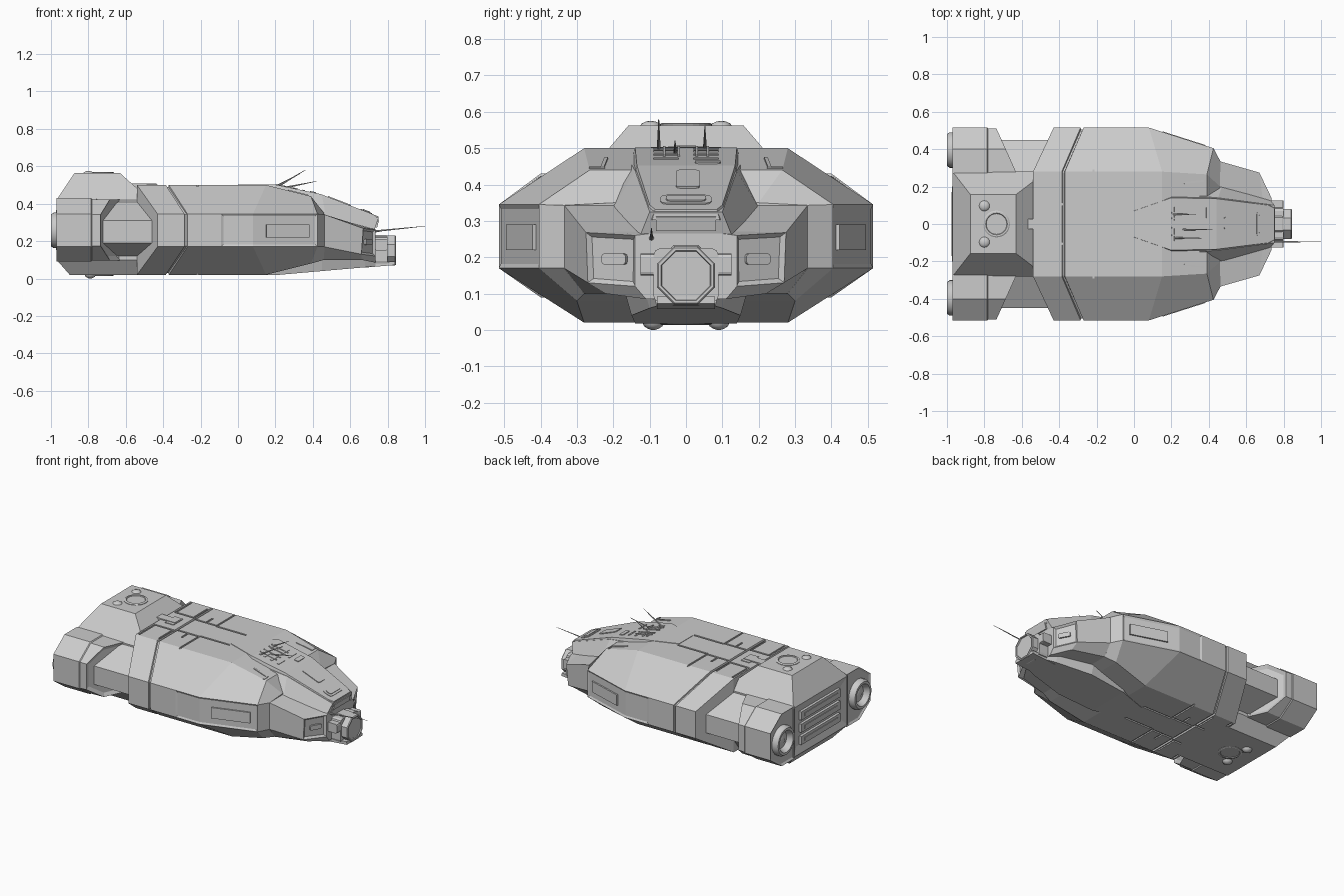
import bpy, bmesh
from math import pi, sin, cos, atan2
from mathutils import Matrix, Vector

if "Cube" in bpy.data.objects:
    bpy.data.objects.remove(bpy.data.objects["Cube"])


def make(name, bm, mirror=False, smooth=False):
    bmesh.ops.recalc_face_normals(bm, faces=bm.faces[:])
    me = bpy.data.meshes.new(name)
    bm.to_mesh(me)
    bm.free()
    ob = bpy.data.objects.new(name, me)
    bpy.context.collection.objects.link(ob)
    for p in me.polygons:
        p.use_smooth = smooth
    if mirror:
        m = ob.modifiers.new("mirror", 'MIRROR')
        m.use_axis = (False, True, False)
    return ob


def loft(name, rings, caps=None, insets=(), mirror=False):
    """Skin closed rings; insets are (face keys, width, depth)."""
    bm = bmesh.new()
    vs = [[bm.verts.new(p) for p in r] for r in rings]
    n, f = len(rings[0]), {}
    for i in range(len(vs) - 1):
        for j in range(n):
            k = (j + 1) % n
            f[i, j] = bm.faces.new((vs[i][j], vs[i][k], vs[i + 1][k], vs[i + 1][j]))
    for tag, r in (("start", vs[0]), ("end", vs[-1])):
        for c in caps or [range(n)]:
            f[tag] = bm.faces.new([r[q] for q in c])
    bmesh.ops.recalc_face_normals(bm, faces=bm.faces[:])
    for keys, w, d in insets:
        bmesh.ops.inset_region(bm, faces=[f[k] for k in keys], thickness=w, depth=d, use_even_offset=True)
    return make(name, bm, mirror)


OCT = [(0, 1, 2, 3), (0, 3, 4, 7), (4, 5, 6, 7)]


def both(half):
    return half + [(x, -y, z) for x, y, z in reversed(half)]


def box(name, loc, size, rot=(0, 0, 0), mirror=False, bevel=0.0):
    bm = bmesh.new()
    bmesh.ops.create_cube(bm, size=1, matrix=Matrix.Diagonal((*size, 1)))
    if bevel:
        thin = min(range(3), key=lambda a: size[a])
        es = [e for e in bm.edges if abs((e.verts[0].co - e.verts[1].co)[thin]) > 1e-4]
        bmesh.ops.bevel(bm, geom=es, offset=bevel, segments=2, profile=0.5, affect='EDGES')
    R = Matrix.Rotation(rot[2], 4, 'Z') @ Matrix.Rotation(rot[1], 4, 'Y') @ Matrix.Rotation(rot[0], 4, 'X')
    bm.transform(Matrix.Translation(loc) @ R)
    return make(name, bm, mirror)


def lathe(name, prof, n, loc, axis='Z', mirror=False, phase=0.0, smooth=False):
    """Revolve (height, radius) points about an axis."""
    bm = bmesh.new()
    vs = []
    for h, r in prof:
        vs.append([bm.verts.new((r * cos(phase + 2 * pi * k / n), r * sin(phase + 2 * pi * k / n), h)) for k in range(n)])
    for a, b in zip(vs, vs[1:]):
        for k in range(n):
            bm.faces.new((a[k], a[(k + 1) % n], b[(k + 1) % n], b[k]))
    bm.faces.new(vs[0])
    bm.faces.new(vs[-1])
    if axis == 'X':
        bm.transform(Matrix.Rotation(pi / 2, 4, 'Y'))
    bm.transform(Matrix.Translation(loc))
    ob = make(name, bm, mirror, smooth)
    if smooth:
        ob.data.set_sharp_from_angle(angle=0.6)
    return ob


def rod(name, p, q, r):
    p, q = Vector(p), Vector(q)
    bm = bmesh.new()
    bmesh.ops.create_cone(bm, cap_ends=True, segments=8, radius1=r, radius2=r * .2, depth=(q - p).length)
    bm.transform(Matrix.Translation((p + q) / 2) @ (q - p).to_track_quat('Z', 'Y').to_matrix().to_4x4())
    make(name, bm)


# main hull: octagonal section with swept ends, collar groove and recessed side panels
def sec(xa, xb, d=0):
    return both([(xa, .28 - d * .4, .5 - d), (xb, .515 - d, .345 - d * .4),
                 (xb, .515 - d, .17 + d * .4), (xa, .28 - d * .4, .02 + d)])


hull = loft("main_hull", [
    sec(-.54, -.43), sec(-.386, -.286), sec(-.383, -.283, .01), sec(-.373, -.273, .01), sec(-.37, -.27),
    sec(-.09, -.09), sec(.15, .08),
    both([(.39, .265, .44), (.425, .405, .345), (.425, .405, .17), (.39, .30, .08)]),
    both([(.46, .2, .35), (.462, .335, .343), (.462, .335, .17), (.46, .28, .10)])],
    OCT, [([(5, 1), (6, 1)], .012, -.006), ([(5, 5), (6, 5)], .012, -.006)])

# panel-line cutter for deck and belly
bm = bmesh.new()
w = .012
for x0, x1, y0, y1 in [(-.53, -.38, .1, .1 + w), (-.40, -.388, .1, .25), (-.53, -.518, .1, .27),
                       (-.37, -.21, .085, .085 + w), (-.222, -.21, .088, .30), (-.3, -.288, .087, .16),
                       (-.215, .0, .078, .078 + w)]:
    for s in (1, -1):
        for z in (.5, .02):
            bmesh.ops.create_cube(bm, size=1, matrix=Matrix.Translation(((x0 + x1) / 2, s * (y0 + y1) / 2, z))
                                  @ Matrix.Diagonal((x1 - x0, y1 - y0, .016, 1)))
cutter = make("panel_line_cutter", bm)
cutter.hide_render = True
cutter.hide_set(True)
cut = hull.modifiers.new("panel_lines", 'BOOLEAN')
cut.operation, cut.solver, cut.object, cut.use_self = 'DIFFERENCE', 'EXACT', cutter, True

side = -atan2(.11, .345)
box("side_hatch", (.265, .449, .255), (.24, .02, .07), (0, 0, side), True)
deck_tilt = atan2(.06, .24)
box("shoulder_line", (.32, .225, .456), (.11, .01, .012), (0, deck_tilt, .1), True)
box("shoulder_line_end", (.37, .245, .443), (.01, .045, .012), (0, deck_tilt, 0), True)

# head: flat-shouldered forward section with a blunt face
loft("head", [
    both([(.44, .2, .343), (.44, .335, .343), (.44, .335, .17), (.44, .28, .10)]),
    both([(.46, .2, .343), (.46, .335, .343), (.46, .335, .17), (.46, .28, .10)]),
    both([(.69, .12, .272), (.67, .275, .268), (.66, .27, .13), (.66, .22, .10)]),
    both([(.735, .10, .265), (.735, .14, .26), (.735, .14, .12), (.735, .11, .085)])],
    OCT, [([(2, 1)], .012, -.012), ([(2, 5)], .012, -.012)])
face = -atan2(.07, .13)
box("face_hatch", (.693, .195, .195), (.02, .075, .03), (0, 0, -face), True, .008)

# cockpit ridge on the shoulders, from the deck down to the brow
loft("cockpit_ridge", [
    both([(x, y, z), (xb, yb, zb)]) for (x, y, z), (xb, yb, zb) in [
        ((.33, .15, .455), (.36, .23, .34)), ((.45, .14, .438), (.47, .2, .335)),
        ((.752, .10, .325), (.73, .125, .262))]])

# dorsal plate laid over the deck and ridge
deck = [(0, .07, .503), (.2, .14, .502), (.44, .135, .452), (.72, .1, .344), (.75, .085, .332)]
loft("dorsal_plate", [[(x, y + .008, z - .03), (x, y, z), (x, -y, z), (x, -y - .008, z - .03)] for x, y, z in deck])
a1, a2 = atan2(.05, .24), atan2(.108, .28)

# belly keel mirroring the dorsal plate
keel = [(0, .07, .018), (.2, .14, .018), (.45, .15, .04), (.68, .1, .06), (.735, .08, .066)]
loft("belly_keel", [[(x, y + .02, z + .07), (x, y, z), (x, -y, z), (x, -y - .02, z + .07)] for x, y, z in keel])

# dorsal vents and hatches
for x in (.22, .25, .30, .35):
    for y in (-.055, .055):
        box("vent_bar", (x, y, .499 - (x - .2) * .208), (.012, .07, .012), (0, a1, 0))
for y in (-.06, -.02, .03, .06):
    box("vent_rail", (.26, y, .487), (.12, .007, .014), (0, a1, 0))
box("dorsal_slot", (.40, .06, .459), (.03, .07, .012), (0, a1, 0), False, .008)
box("dorsal_hatch", (.54, .005, .411), (.13, .065, .014), (0, a2, 0), False, .01)
box("brow_hatch_rim", (.685, 0, .355), (.065, .14, .012), (0, a2, 0), False, .018)
box("brow_hatch", (.685, 0, .357), (.04, .11, .016), (0, a2, 0), False, .012)
box("front_window", (.743, 0, .293), (.012, .165, .04), (0, .25, 0))

# octagonal nose sensor and its collar
box("nose_collar", (.755, 0, .15), (.09, .18, .15), bevel=.02)
box("nose_cheek", (.765, .1, .18), (.07, .05, .06), mirror=True, bevel=.01)
lathe("nose_sensor", [(.70, .09), (.79, .09), (.80, .086), (.84, .086), (.845, .082), (.845, .074), (.838, .072)],
      8, (0, 0, .15), 'X', phase=pi / 8)
box("nose_chin", (.755, 0, .075), (.17, .16, .02), (0, -.085, 0))

# antennas
rod("dorsal_antenna_long", (.2, -.075, .485), (.36, -.075, .58), .006)
rod("dorsal_antenna_low", (.22, -.03, .48), (.42, -.03, .52), .006)
rod("dorsal_antenna_left", (.2, .052, .49), (.33, .052, .56), .006)
rod("nose_antenna_base", (.68, -.095, .248), (.78, -.095, .257), .012)
rod("nose_antenna", (.72, -.095, .252), (1.0, -.095, .28), .005)


# rear tower
def rect(x0, x1, y, z):
    return [(x0, -y, z), (x1, -y, z), (x1, y, z), (x0, y, z)]


loft("rear_tower", [rect(-.90, -.45, .22, .02), rect(-.97, -.45, .28, .10),
                    rect(-.97, -.47, .28, .42), rect(-.875, -.63, .158, .563)],
     None, [([(1, 3)], .05, -.015)])
for z in (.18, .26, .34):
    box("rear_grille_bar", (-.962, 0, z), (.02, .40, .055))
    box("rear_grille_rib", (-.970, 0, z), (.012, .34, .02))
box("tower_spine", (-.535, 0, .492), (.2, .055, .03))
box("tower_spine_foot", (-.46, 0, .497), (.06, .1, .014))

# sensor domes and round hatch, top and belly
lathe("top_dome", [(-.01, .032), (0, .03), (.008, .025), (.013, .014), (.015, .004)], 16,
      (-.80, .097, .56), mirror=True, smooth=True)
lathe("belly_dome", [(.01, .032), (0, .03), (-.01, .025), (-.017, .014), (-.02, .004)], 16,
      (-.79, .09, .02), mirror=True, smooth=True)
lathe("top_hatch", [(-.01, .072), (.004, .072), (.008, .066), (.008, .058), (.003, .055)], 24, (-.735, 0, .562))
lathe("belly_hatch", [(.01, .072), (-.003, .072), (-.006, .066), (-.006, .058), (-.002, .055)], 24, (-.735, 0, .02))

# connectors between hull and engines
con = [(.2, .41), (.28, .41), (.45, .31), (.45, .19), (.28, .12), (.2, .12)]
loft("engine_connector", [[(x, y, z) for y, z in con] for x in (-.78, -.44)], mirror=True)

# engine nacelles with a swept front and a stepped rim
nac = [(.27, .43), (.40, .43), (.515, .345), (.515, .17), (.40, .09), (.27, .09)]


def nacelle(x, sweep=0.0, k=1.0):
    return [(x + (.515 - y) * sweep, .395 + (y - .395) * k, .26 + (z - .26) * k) for y, z in nac]


loft("engine_nacelle", [nacelle(-.97), nacelle(-.785), nacelle(-.78, 0, .965), nacelle(-.77, 0, .965),
                        nacelle(-.735, .43, .955)],
     None, [(["end"], .022, -.012), (["start"], .012, -.008)], True)
lathe("engine_nozzle", [(-.95, .095), (-.985, .095), (-1.0, .085), (-1.0, .07), (-.965, .052), (-.965, .04), (-.975, .02)],
      24, (0, .395, .257), 'X', True, smooth=True)
